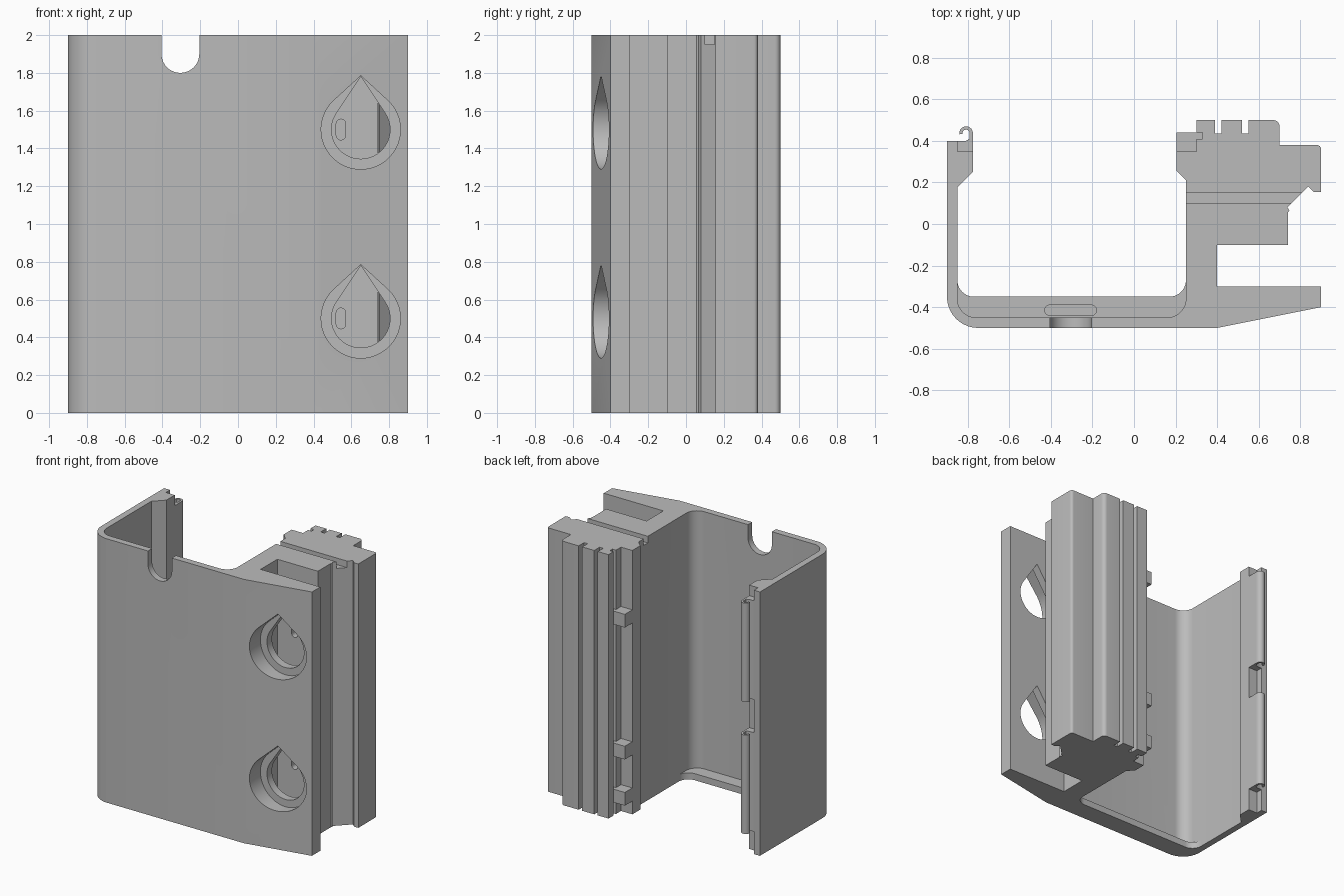
import bpy, bmesh
from math import cos, sin, radians, acos, degrees

cube = bpy.data.objects.get("Cube")
if cube:
    bpy.data.objects.remove(cube)

grey = bpy.data.materials.new("mid_grey")
grey.use_nodes = True
GREY = (0.5, 0.5, 0.5, 1)
grey.diffuse_color = GREY
grey.node_tree.nodes["Principled BSDF"].inputs["Base Color"].default_value = GREY


def arc(cx, cy, r, a0, a1, n=10):
    angles = [radians(a0 + (a1 - a0) * i / n) for i in range(n + 1)]
    return [(cx + r * cos(a), cy + r * sin(a)) for a in angles]


def rect(x0, x1, y0, y1):
    return [(x0, y0), (x1, y0), (x1, y1), (x0, y1)]


def prism(name, outline, lo, hi, axis="z"):
    """Extrude a closed outline along z (outline is x, y) or y (outline is x, z)."""
    place = (lambda u, v, w: (u, v, w)) if axis == "z" else (lambda u, v, w: (u, w, v))
    bm = bmesh.new()
    ends = [[bm.verts.new(place(u, v, w)) for u, v in outline] for w in (lo, hi)]
    for ring in ends:
        bm.faces.new(ring)
    n = len(outline)
    for i in range(n):
        j = (i + 1) % n
        bm.faces.new((ends[0][i], ends[0][j], ends[1][j], ends[1][i]))
    bmesh.ops.recalc_face_normals(bm, faces=bm.faces)
    mesh = bpy.data.meshes.new(name)
    bm.to_mesh(mesh)
    bm.free()
    mesh.materials.append(grey)
    obj = bpy.data.objects.new(name, mesh)
    bpy.context.collection.objects.link(obj)
    return obj


def select(obj):
    bpy.ops.object.select_all(action="DESELECT")
    obj.select_set(True)
    bpy.context.view_layer.objects.active = obj


def cut(obj, cutter):
    mod = obj.modifiers.new("cut", "BOOLEAN")
    mod.operation, mod.solver, mod.object = "DIFFERENCE", "EXACT", cutter
    select(obj)
    bpy.ops.object.modifier_apply(modifier=mod.name)
    bpy.data.objects.remove(cutter)


def slot(cx, cy, half, r, upright=False):
    """Rounded slot outline, half is the distance from middle to end centres."""
    if upright:
        return arc(cx, cy + half, r, 0, 180) + arc(cx, cy - half, r, 180, 360)
    return arc(cx + half, cy, r, -90, 90) + arc(cx - half, cy, r, 90, 270)


def teardrop(cx, cz, r, tip):
    t = degrees(acos(r / tip))
    return [(cx, cz + tip)] + arc(cx, cz, r, 90 + t, 450 - t, 36)


# Main extrusion: U-shaped duct, front flange and ribbed side block
profile = [(-0.9, 0.4)] + arc(-0.75, -0.35, 0.15, 180, 270)
profile += [(0.4, -0.5), (0.9, -0.4), (0.9, -0.3), (0.4, -0.3), (0.4, -0.1),
            (0.74, -0.1), (0.74, 0.055), (0.748, 0.065), (0.738, 0.08),
            (0.838, 0.18), (0.865, 0.155), (0.9, 0.155)]
profile += arc(0.88, 0.36, 0.02, 0, 90, 5) + [(0.7, 0.38)]
profile += arc(0.67, 0.47, 0.03, 0, 90, 6)
for x in (0.535, 0.405):
    profile += [(x + 0.015, 0.5), (x + 0.015, 0.435), (x - 0.015, 0.435), (x - 0.015, 0.5)]
profile += [(0.3, 0.5), (0.3, 0.44), (0.33, 0.44), (0.33, 0.41), (0.3, 0.41),
            (0.3, 0.35), (0.205, 0.35), (0.205, 0.255), (0.25, 0.21)]
profile += arc(0.16, -0.36, 0.09, 0, -90) + arc(-0.76, -0.36, 0.09, 270, 180)
profile += [(-0.85, 0.175), (-0.775, 0.25), (-0.775, 0.35), (-0.85, 0.35), (-0.85, 0.4)]
body = prism("main_body", profile, 0, 2)

# Rounded notch in the top of the front wall, slightly flared outside
notch = arc(-0.305, 1.9, 0.1, 180, 360, 20) + [(-0.205, 2.1), (-0.405, 2.1)]
cut(body, prism("notch_cutter", notch, -0.6, -0.4, "y"))

# Stepped teardrop holes through the flange, with a slot in the block behind
for z in (0.5, 1.5):
    cut(body, prism("outer_teardrop_cutter", teardrop(0.65, z, 0.21, 0.285), -0.6, -0.36, "y"))
    cut(body, prism("inner_teardrop_cutter", teardrop(0.65, z, 0.155, 0.28), -0.4, -0.25, "y"))
    cut(body, prism("slot_cutter", slot(0.545, z, 0.03, 0.025, True), -0.15, 0.0, "y"))

# Shallow groove across the top of the side block
cut(body, prism("top_groove_cutter", rect(0.2, 1, 0.1, 0.15), 1.95, 2.1))

# Bottom ledge inside the duct with a blind slot
ledge_outline = arc(0.17, -0.27, 0.08, 0, -90) + arc(-0.77, -0.27, 0.08, 270, 180)
ledge_outline += arc(-0.76, -0.36, 0.09, 180, 270) + arc(0.16, -0.36, 0.09, 270, 360)
ledge = prism("bottom_ledge", ledge_outline, 0, 0.05)
cut(ledge, prism("ledge_slot_cutter", slot(-0.305, -0.415, 0.1, 0.025), 0.015, 0.1))

# Snap hooks along the free wall
hook = [(-0.85, 0.35), (-0.775, 0.35), (-0.775, 0.437)]
hook += arc(-0.808, 0.437, 0.033, 0, 190) + arc(-0.808, 0.437, 0.017, 190, 0)
hook += [(-0.791, 0.41), (-0.81, 0.4), (-0.85, 0.4)]
parts = [body, ledge]
for i, z in enumerate((0.17, 1.17)):
    parts.append(prism(f"snap_hook_{i + 1}", hook, z, z + 0.75))

# Catch lugs in the receiving channel
for i, z in enumerate((0.15, 0.5, 1.5)):
    lug = [(0.205, 0.35), (0.3, 0.35), (0.3, 0.41), (0.33, 0.41), (0.33, 0.44), (0.205, 0.44)]
    parts.append(prism(f"catch_lug_{i + 1}", lug, z - 0.05, z + 0.05))

for part in parts:
    select(part)
    bpy.ops.object.shade_smooth_by_angle(angle=radians(30))
